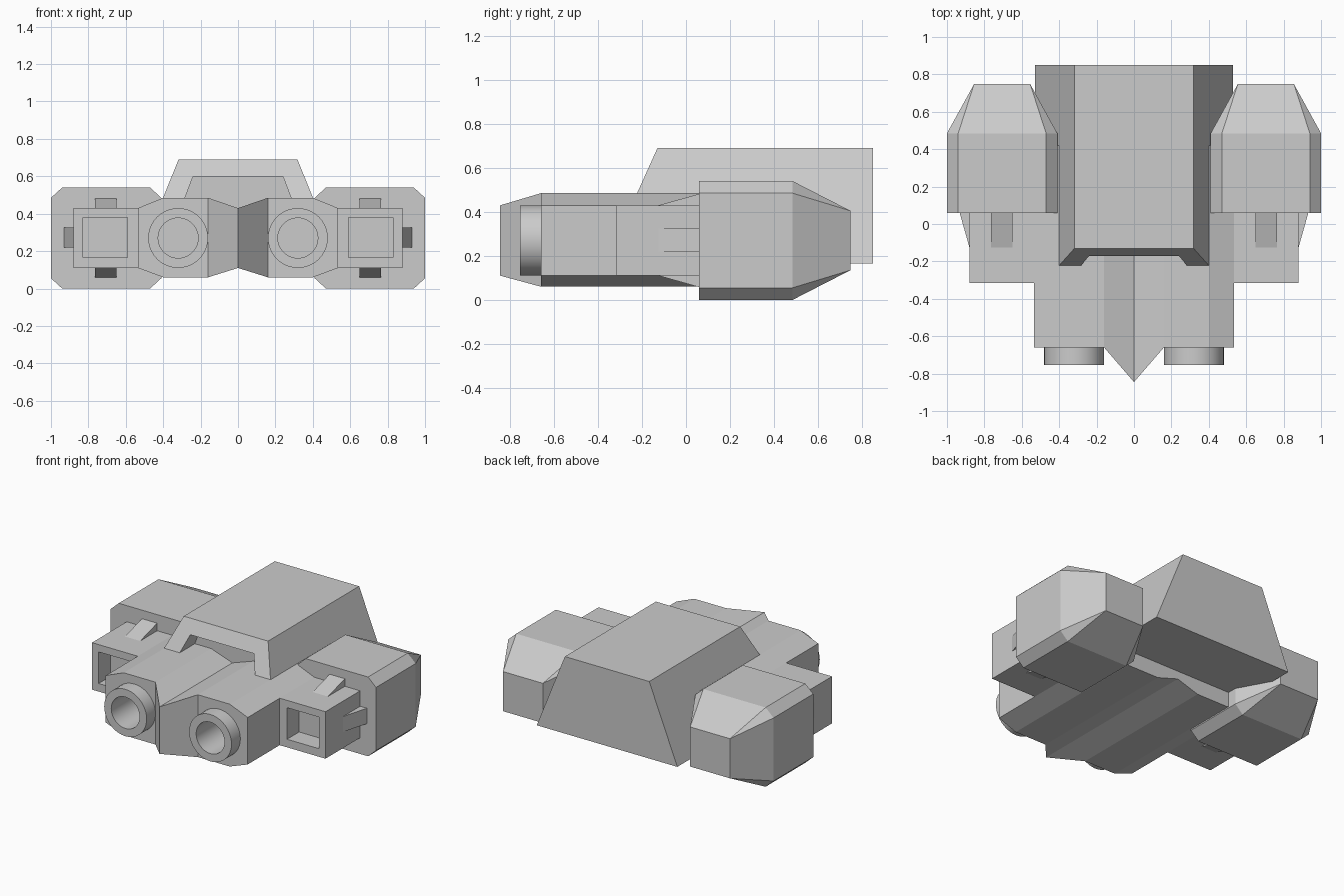
import bpy, bmesh, math
from mathutils import Matrix

cube = bpy.data.objects.get("Cube")
if cube:
    bpy.data.objects.remove(cube, do_unlink=True)

grey = bpy.data.materials.new("plain_grey")
grey.use_nodes = True
colour = (0.6, 0.6, 0.6, 1)
grey.diffuse_color = colour
grey.node_tree.nodes["Principled BSDF"].inputs["Base Color"].default_value = colour


def activate(ob):
    bpy.ops.object.select_all(action='DESELECT')
    ob.select_set(True)
    bpy.context.view_layer.objects.active = ob


def finish(bm, name, mirror=True):
    """Clean the mesh, make the object and mirror it across x."""
    bmesh.ops.recalc_face_normals(bm, faces=bm.faces)
    bmesh.ops.dissolve_limit(bm, angle_limit=0.01, verts=bm.verts, edges=bm.edges)
    mesh = bpy.data.meshes.new(name)
    bm.to_mesh(mesh)
    bm.free()
    mesh.materials.append(grey)
    ob = bpy.data.objects.new(name, mesh)
    bpy.context.collection.objects.link(ob)
    if mirror:
        activate(ob)
        ob.modifiers.new("mirror", 'MIRROR')
        bpy.ops.object.modifier_apply(modifier="mirror")
    return ob


def hull(name, points, mirror=True):
    bm = bmesh.new()
    for p in points:
        bm.verts.new(p)
    bmesh.ops.convex_hull(bm, input=bm.verts)
    return finish(bm, name, mirror)


def box(name, x, y, z):
    return hull(name, [(a, b, c) for a in x for b in y for c in z])


def rod(name, radius, front, back):
    bm = bmesh.new()
    place = Matrix.Translation((0.32, (front + back) / 2, 0.27)) @ Matrix.Rotation(math.pi / 2, 4, 'X')
    bmesh.ops.create_cone(bm, cap_ends=True, segments=40, radius1=radius,
                          radius2=radius, depth=back - front, matrix=place)
    return finish(bm, name)


def cut(cutter, *targets):
    for ob in targets:
        activate(ob)
        mod = ob.modifiers.new("cut", 'BOOLEAN')
        mod.operation, mod.solver, mod.object = 'DIFFERENCE', 'EXACT', cutter
        bpy.ops.object.modifier_apply(modifier="cut")
    bpy.data.objects.remove(cutter, do_unlink=True)


# Central body: columns of (x, low z, high z, front y), with a pointed nose
bm = bmesh.new()
rings = []
for x, low, high, front in [(0, 0.11, 0.43, -0.845), (0.16, 0.06, 0.485, -0.66),
                            (0.4, 0.06, 0.485, -0.66), (0.535, 0.11, 0.43, -0.66)]:
    rings.append([bm.verts.new(p) for p in ((x, front, low), (x, front, high),
                                            (x, 0.42, high), (x, 0.42, low))])
for a, b in zip(rings, rings[1:]):
    for i in range(4):
        j = (i + 1) % 4
        bm.faces.new((a[i], a[j], b[j], b[i]))
bm.faces.new(rings[-1])
body = finish(bm, "central_body")

# Round barrels with bores running into the body
barrels = rod("round_barrels", 0.16, -0.755, -0.6)
cut(rod("bore_cutter", 0.107, -0.9, -0.5), body, barrels)

# Square side blocks with recessed openings
blocks = box("side_blocks", (0.5, 0.88), (-0.315, 0.1), (0.11, 0.43))
cut(box("opening_cutter", (0.59, 0.83), (-0.4, -0.185), (0.165, 0.38)), blocks)

# Wedge fins rising from the blocks towards the pods
for name, base, tip in (("upper_fins", 0.43, 0.485), ("lower_fins", 0.11, 0.055)):
    hull(name, [(x, y, z) for x in (0.65, 0.765)
                for y, z in ((-0.125, base), (0.07, base), (0.07, tip))])
hull("outer_fins", [(x, y, z) for z in (0.22, 0.325)
                    for x, y in ((0.88, -0.125), (0.88, 0.07), (0.935, 0.07))])

# Chamfered pods tapering to a rectangular rear
pod = []
for sx in (-1, 1):
    for sz in (-1, 1):
        for y in (0.058, 0.485):
            pod.append((0.705 + sx * 0.295, y, 0.27 + sz * 0.215))
            pod.append((0.705 + sx * 0.235, y, 0.27 + sz * 0.27))
        pod.append((0.705 + sx * 0.15, 0.748, 0.27 + sz * 0.135))
hull("rear_pods", pod)

# Raised hood with sloping sides and front
hood = hull("hood", [(s * x, y, z) for s in (-1, 1)
                     for x, z, front in ((0.53, 0.165, -0.367), (0.318, 0.69, -0.13))
                     for y in (front, 0.85)], mirror=False)
cut(hull("intake_cutter", [(s * x, y, z) for s in (-1, 1)
                           for x, z in ((0.308, 0.42), (0.24, 0.6))
                           for y in (-0.5, -0.06)], mirror=False), hood)

for ob in (body, barrels):
    activate(ob)
    bpy.ops.object.shade_smooth_by_angle(angle=math.radians(12))
